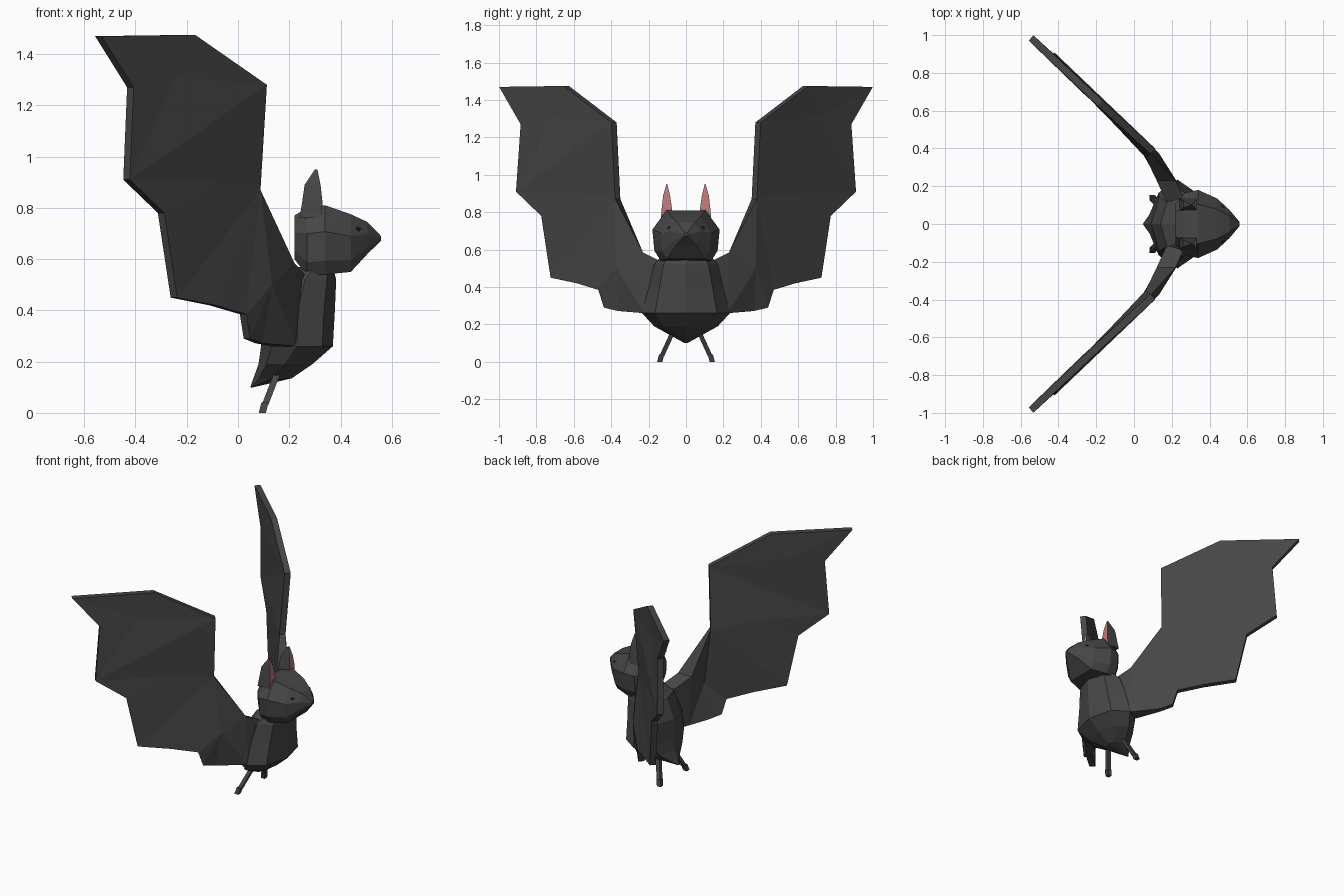
import bpy, bmesh, math
from mathutils import Vector

if "Cube" in bpy.data.objects:
    bpy.data.objects.remove(bpy.data.objects["Cube"])


def material(name, col):
    m = bpy.data.materials.new(name)
    m.diffuse_color = (*col, 1)
    m.use_nodes = True
    m.node_tree.nodes["Principled BSDF"].inputs["Base Color"].default_value = m.diffuse_color
    return m


FUR = material("dark grey fur", (0.062, 0.062, 0.062))
PINK = material("ear pink", (0.50, 0.20, 0.20))
EYE = material("eye black", (0.02, 0.02, 0.02))


def make(name, verts, faces, mats=(FUR,), mirror=False):
    me = bpy.data.meshes.new(name)
    bm = bmesh.new()
    vs = [bm.verts.new(v) for v in verts]
    for f in faces:
        bm.faces.new([vs[i] for i in f])
    bmesh.ops.recalc_face_normals(bm, faces=bm.faces)
    bm.to_mesh(me)
    bm.free()
    ob = bpy.data.objects.new(name, me)
    bpy.context.collection.objects.link(ob)
    for m in mats:
        me.materials.append(m)
    if mirror:
        mod = ob.modifiers.new("mirror", 'MIRROR')
        mod.use_axis = (False, True, False)
    return ob


def loft(name, rings, **kw):
    """Skin rings of equal point count and cap both ends."""
    n = len(rings[0])
    verts = [p for r in rings for p in r]
    faces = [(k * n + i, k * n + (i + 1) % n, (k + 1) * n + (i + 1) % n, (k + 1) * n + i)
             for k in range(len(rings) - 1) for i in range(n)]
    faces += [tuple(range(n)), tuple(range(len(verts) - n, len(verts)))]
    return make(name, verts, faces, **kw)


# Body: octagonal rings (z, back x, front x, half width), ending in a tail
def body_ring(z, x0, x1, w):
    c, r = (x0 + x1) / 2, (x1 - x0) / 2
    return [(c + r * math.cos(a), w * math.sin(a), z)
            for a in (i * math.pi / 4 for i in range(8))]


loft("body", [body_ring(*p) for p in (
    (.57, .23, .37, .13), (.52, .14, .383, .17), (.40, .09, .378, .20),
    (.26, .09, .37, .235), (.19, .08, .29, .17), (.135, .06, .21, .07),
    (.10, .048, .06, .008))])


# Head: rings along x (x, low z, high z, half width), ending in the snout
def head_ring(x, z0, z1, w):
    half = [(.58, 1), (1, .62), (.94, .2), (.75, 0)]
    pts = half + [(-y, z) for y, z in reversed(half)]
    return [(x, y * w, z0 + z * (z1 - z0)) for y, z in pts]


loft("head", [head_ring(*p) for p in (
    (.22, .60, .77, .11), (.27, .535, .80, .165), (.34, .54, .81, .18),
    (.44, .55, .775, .135), (.505, .62, .745, .075), (.558, .672, .69, .012))])

# Ears: tapered shells whose front faces are pink
ear = loft("ears", [[(x0, y0, z), (x1, y0, z), (x1, y1, z), (x0, y1, z)]
                    for z, x0, x1, y0, y1 in (
                        (.76, .24, .325, .07, .135), (.82, .25, .33, .075, .13),
                        (.89, .26, .322, .085, .122), (.95, .30, .31, .10, .105))],
           mats=(FUR, PINK), mirror=True)
for f in ear.data.polygons:
    if f.normal.x > .6:
        f.material_index = 1

# Eyes: small flattened beads
bm = bmesh.new()
bmesh.ops.create_icosphere(bm, subdivisions=1, radius=.02)
bmesh.ops.translate(bm, verts=bm.verts, vec=(.462, .082, .712))
me = bpy.data.meshes.new("eyes")
bm.to_mesh(me)
bm.free()
me.materials.append(EYE)
eyes = bpy.data.objects.new("eyes", me)
bpy.context.collection.objects.link(eyes)
eyes.modifiers.new("mirror", 'MIRROR').use_axis = (False, True, False)

# Wings: outline points, then three inner fold points (x, y, z)
outline = [(.22, .12, .53), (.17, .23, .585), (.075, .365, .87), (.10, .385, 1.28),
           (-.18, .64, 1.475), (-.545, .985, 1.47), (-.42, .87, 1.27),
           (-.435, .895, .91), (-.30, .76, .78), (-.25, .71, .45),
           (-.10, .57, .42), (.02, .455, .385), (.035, .425, .29),
           (.08, .35, .272), (.18, .22, .26), (.22, .12, .26)]
folds = [(.12, .36, .50), (-.09, .54, .90), (-.255, .705, 1.31)]
patches = [(0, 1, 14, 15), (1, 16, 14), (16, 13, 14), (16, 12, 13), (16, 11, 12),
           (1, 2, 16), (2, 11, 16), (2, 10, 11), (2, 9, 10), (2, 17, 9), (2, 3, 17),
           (3, 4, 18), (4, 5, 18), (5, 6, 18), (6, 7, 18), (3, 18, 7), (3, 7, 17),
           (7, 8, 17), (8, 9, 17)]
front, back = [], []
for p in outline + folds:
    inner = p[1] < .3
    off = Vector((.05, 0, 0)) if inner else Vector((.67, .74, 0)) * .019
    front.append(Vector(p) + off)
    back.append(Vector(p) - off)
n, m = len(front), len(outline)
faces = patches + [tuple(i + n for i in reversed(f)) for f in patches]
faces += [(i, (i + 1) % m, (i + 1) % m + n, i + n) for i in range(m)]
make("wings", front + back, faces, mirror=True)


# Legs: thin square bars with a short foot
def bar(name, a, b, t):
    return loft(name, [[(p[0] + t * u, p[1] + t * v, p[2])
                        for u, v in ((-1, -1), (1, -1), (1, 1), (-1, 1))]
                       for p in (a, b)], mirror=True)


bar("legs", (.155, .07, .16), (.105, .13, .03), .013)
bar("feet", (.105, .13, .04), (.095, .14, 0), .014)
